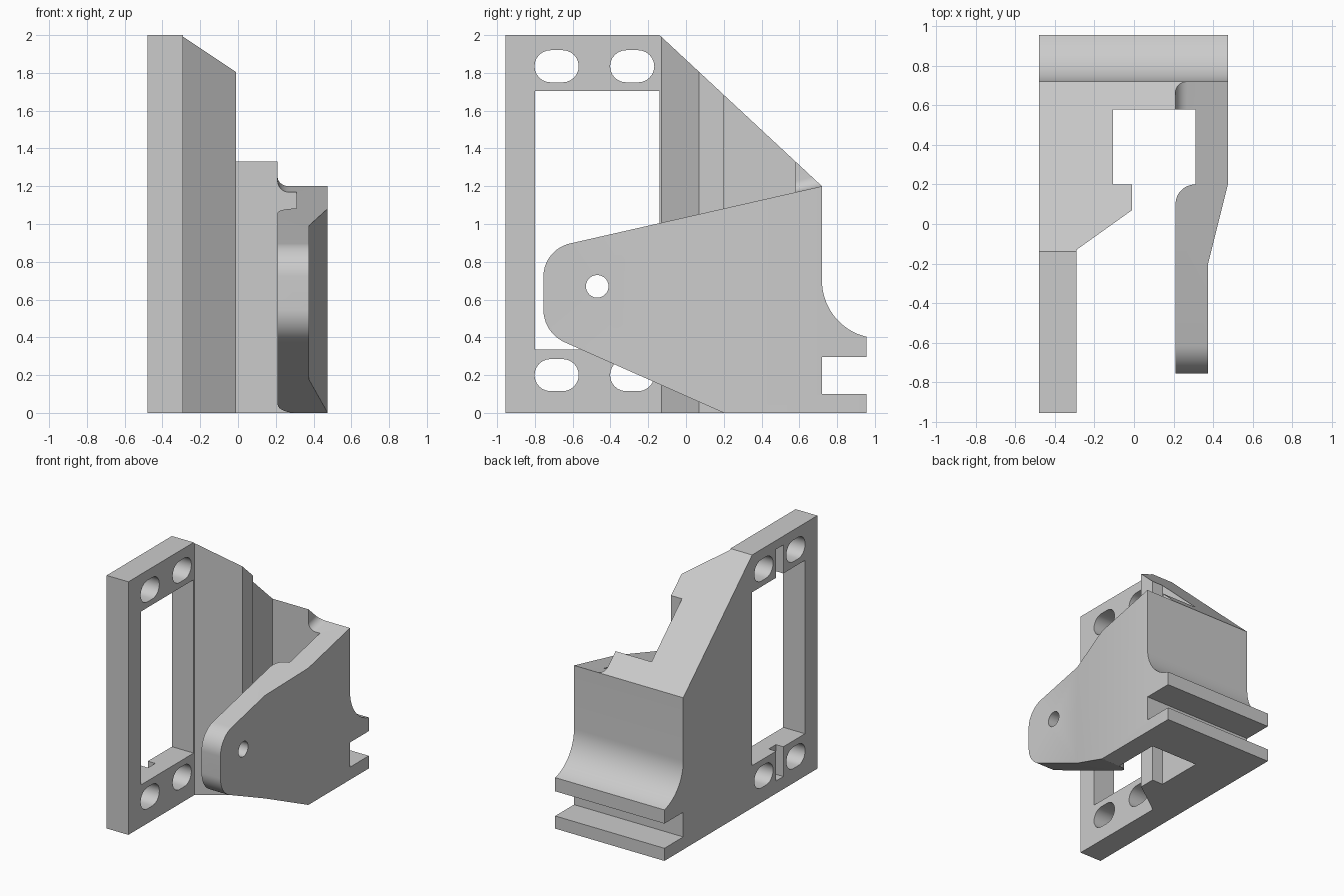
import bpy, bmesh
from math import radians, cos, sin, tan
from mathutils import Vector

old = bpy.data.objects.get("Cube")
if old:
    bpy.data.objects.remove(old, do_unlink=True)

grey = bpy.data.materials.new("light grey plastic")
grey.use_nodes = True
grey.diffuse_color = (0.6, 0.6, 0.6, 1)
grey.node_tree.nodes["Principled BSDF"].inputs["Base Color"].default_value = (0.6, 0.6, 0.6, 1)


def arc(cx, cy, r, start, end, steps=12):
    angles = [radians(start + (end - start) * i / steps) for i in range(steps + 1)]
    return [(cx + r * cos(a), cy + r * sin(a)) for a in angles]


def round_corner(before, corner, after, r, steps=12):
    """Points of an arc tangent to both sides of a corner."""
    p = Vector(corner)
    u = (Vector(before) - p).normalized()
    v = (Vector(after) - p).normalized()
    half = u.angle(v) / 2
    centre = p + (u + v).normalized() * (r / sin(half))
    a = p + u * (r / tan(half)) - centre
    b = p + v * (r / tan(half)) - centre
    return [tuple(centre + a.lerp(b, i / steps).normalized() * r) for i in range(steps + 1)]


def prism(name, points, axis, low, high, shear=0.0):
    """Extrude a 2D outline along an axis; shear raises z along y."""
    place = {"x": lambda a, b, t: (t, a, b),
             "y": lambda a, b, t: (a, t, b + shear * t),
             "z": lambda a, b, t: (a, b, t)}[axis]
    bm = bmesh.new()
    ends = [[bm.verts.new(place(a, b, t)) for a, b in points] for t in (low, high)]
    for ring in ends:
        bm.faces.new(ring)
    n = len(points)
    for i in range(n):
        j = (i + 1) % n
        bm.faces.new((ends[0][i], ends[0][j], ends[1][j], ends[1][i]))
    bmesh.ops.recalc_face_normals(bm, faces=bm.faces)
    mesh = bpy.data.meshes.new(name)
    bm.to_mesh(mesh)
    bm.free()
    mesh.materials.append(grey)
    obj = bpy.data.objects.new(name, mesh)
    bpy.context.collection.objects.link(obj)
    return obj


def rect(a0, a1, b0, b1):
    return [(a0, b0), (a1, b0), (a1, b1), (a0, b1)]


def combine(body, tool, operation):
    mod = body.modifiers.new("cut", "BOOLEAN")
    mod.operation = operation
    mod.solver = "EXACT"
    mod.object = tool
    bpy.context.view_layer.objects.active = body
    bpy.ops.object.modifier_apply(modifier=mod.name)
    bpy.data.objects.remove(tool, do_unlink=True)


# Body: plan outline with the frame, the well and the arm
plan = [(-0.48, -0.955), (-0.29, -0.955), (-0.29, -0.13), (-0.01, 0.07), (-0.01, 0.2),
        (-0.105, 0.2), (-0.105, 0.58), (0.31, 0.58)]
plan += arc(0.31, 0.1, 0.1, 90, 180)
plan += [(0.21, -0.755), (0.375, -0.755), (0.375, -0.2), (0.475, 0.2),
         (0.475, 0.955), (-0.48, 0.955)]
bracket = prism("servo_bracket", plan, "z", 0, 2)

# Side outline: sloping top, curved back and slotted rear rail
side = [(-1.1, -0.1), (1.1, -0.1), (1.1, 0.1), (0.72, 0.1), (0.72, 0.295), (1.1, 0.295), (1.1, 0.4)]
side += arc(1.025, 0.7, 0.305, 257, 180, 16)
side += [(0.72, 1.2), (-0.14, 2), (-0.25, 2.1), (-1.1, 2.1)]
combine(bracket, prism("side_outline", side, "x", -0.7, 0.7), "INTERSECT")

# Arm: tapered with a rounded nose
slope = 0.3 / 1.32


def arm_top(y):
    return 1.2 + slope * (y - 0.72)


bottom, low_nose, high_nose, top = (0.42, -0.1), (-0.755, 0.424), (-0.755, arm_top(-0.755)), (0.5, arm_top(0.5))
waste = [bottom, (0.2, 0)]
waste += round_corner((0.2, 0), low_nose, high_nose, 0.19)
waste += round_corner(low_nose, high_nose, top, 0.18)
waste += [top, (0.5, 2.5), (-1.2, 2.5), (-1.2, -0.1)]
combine(bracket, prism("arm_trim", waste, "x", 0.1, 0.7), "DIFFERENCE")

# Rear shoulder: the same slope with a small fillet beside the back wall
base = arm_top(0)
shoulder = arc(0.27, base + 0.06, 0.06, 180, 270) + [(0.7, base), (0.7, 2.5), (0.21, 2.5)]
combine(bracket, prism("shoulder_trim", shoulder, "y", 0.45, 1.1, slope), "DIFFERENCE")

# Pivot hole in the arm
combine(bracket, prism("pivot_hole", arc(-0.47, 0.67, 0.06, 0, 345, 23), "x", 0.1, 0.6), "DIFFERENCE")

# Frame window
combine(bracket, prism("window", rect(-0.8, -0.14, 0.335, 1.705), "x", -0.6, -0.2), "DIFFERENCE")

# Screw slots and shallow outer grooves above and below the window
for z, z0, z1 in ((0.2, 0.1, 0.4), (1.835, 1.65, 1.93)):
    for y in (-0.685, -0.285):
        slot = arc(y + 0.032, z, 0.085, -90, 90) + arc(y - 0.032, z, 0.085, 90, 270)
        combine(bracket, prism("screw_slot", slot, "x", -0.6, -0.2), "DIFFERENCE")
    combine(bracket, prism("groove", rect(-0.53, -0.44, z0, z1), "x", -0.6, -0.415), "DIFFERENCE")

# Smooth the curved walls and keep the edges sharp
bpy.ops.object.select_all(action="DESELECT")
bracket.select_set(True)
bpy.context.view_layer.objects.active = bracket
bpy.ops.object.shade_smooth_by_angle(angle=radians(20))
